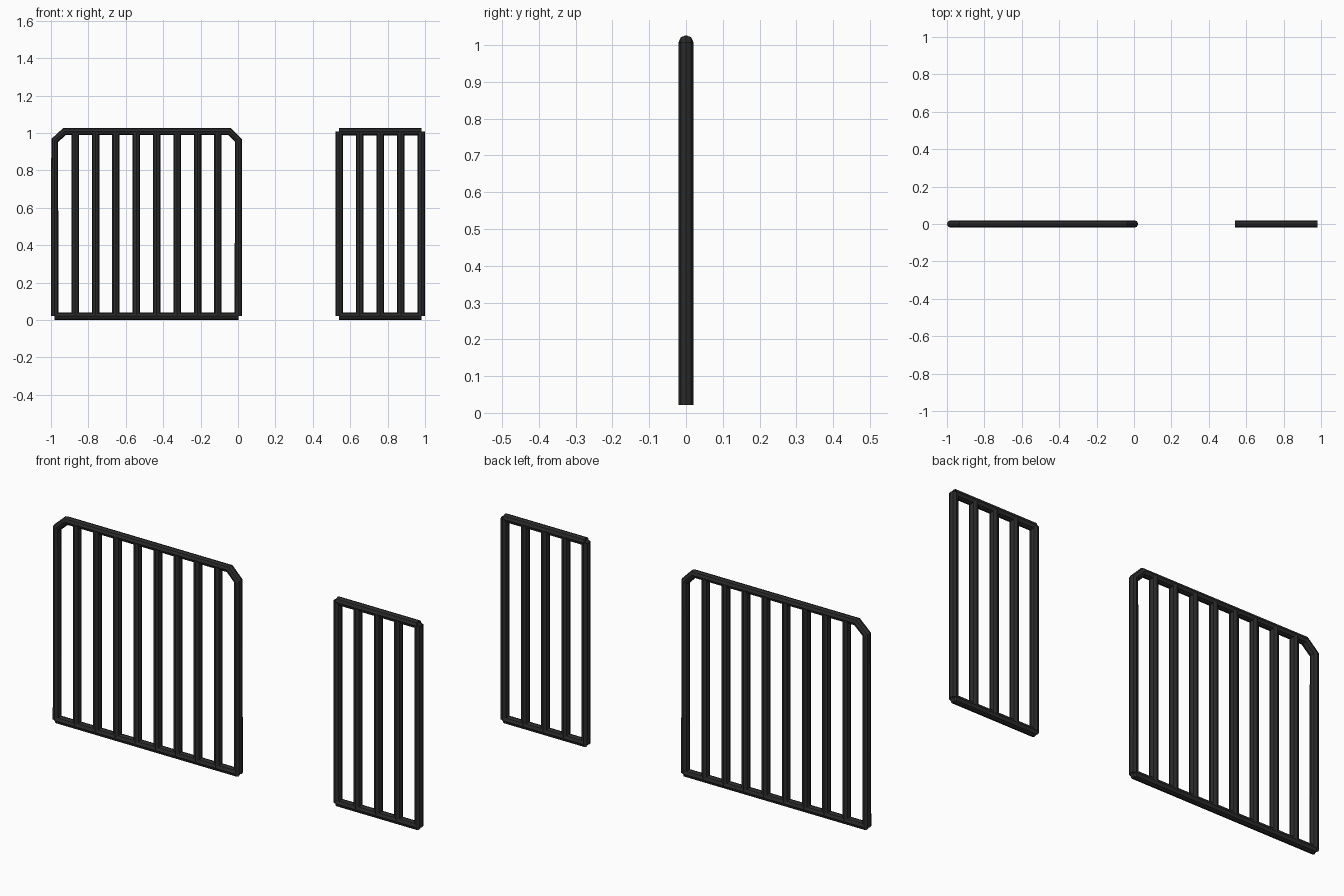
import bpy

if "Cube" in bpy.data.objects:
    bpy.data.objects.remove(bpy.data.objects["Cube"])

R = 0.02            # bar radius
Z0, Z1 = 0.021, 1.008   # rail centre heights

iron = bpy.data.materials.new("black iron")
iron.diffuse_color = (0.024, 0.024, 0.024, 1)
iron.use_nodes = True
iron.node_tree.nodes["Principled BSDF"].inputs["Base Color"].default_value = iron.diffuse_color


def tube(name, pts):
    """Open-ended round bar swept along points (x, z) in the y = 0 plane."""
    cu = bpy.data.curves.new(name, 'CURVE')
    cu.dimensions = '3D'
    cu.bevel_depth = R
    cu.bevel_resolution = 2      # eight sides
    sp = cu.splines.new('POLY')
    sp.use_smooth = False
    sp.points.add(len(pts) - 1)
    for p, (x, z) in zip(sp.points, pts):
        p.co = (x, 0, z, 1)
    tmp = bpy.data.objects.new(name + "_path", cu)
    bpy.context.collection.objects.link(tmp)
    dg = bpy.context.evaluated_depsgraph_get()
    me = bpy.data.meshes.new_from_object(tmp.evaluated_get(dg))
    bpy.data.objects.remove(tmp)
    me.materials.clear()
    me.materials.append(iron)
    ob = bpy.data.objects.new(name, me)
    bpy.context.collection.objects.link(ob)
    return ob


# Wide panel: frame with clipped top corners, bottom rail, inner bars
L, Rt = -0.98, 0.002
tube("wide_frame", [(L, Z0), (L, 0.96), (-0.927, Z1),
                    (-0.045, Z1), (Rt, 0.96), (Rt, Z0)])
tube("wide_bottom_rail", [(L, Z0), (Rt, Z0)])
for i in range(1, 9):
    x = L + (Rt - L) * i / 9
    tube(f"wide_bar_{i}", [(x, Z0), (x, Z1)])

# Narrow panel: straight rails and five bars
L, Rt = 0.541, 0.98
tube("narrow_bottom_rail", [(L, Z0), (Rt, Z0)])
tube("narrow_top_rail", [(L, Z1), (Rt, Z1)])
for i in range(5):
    x = L + (Rt - L) * i / 4
    tube(f"narrow_bar_{i + 1}", [(x, Z0), (x, Z1)])
